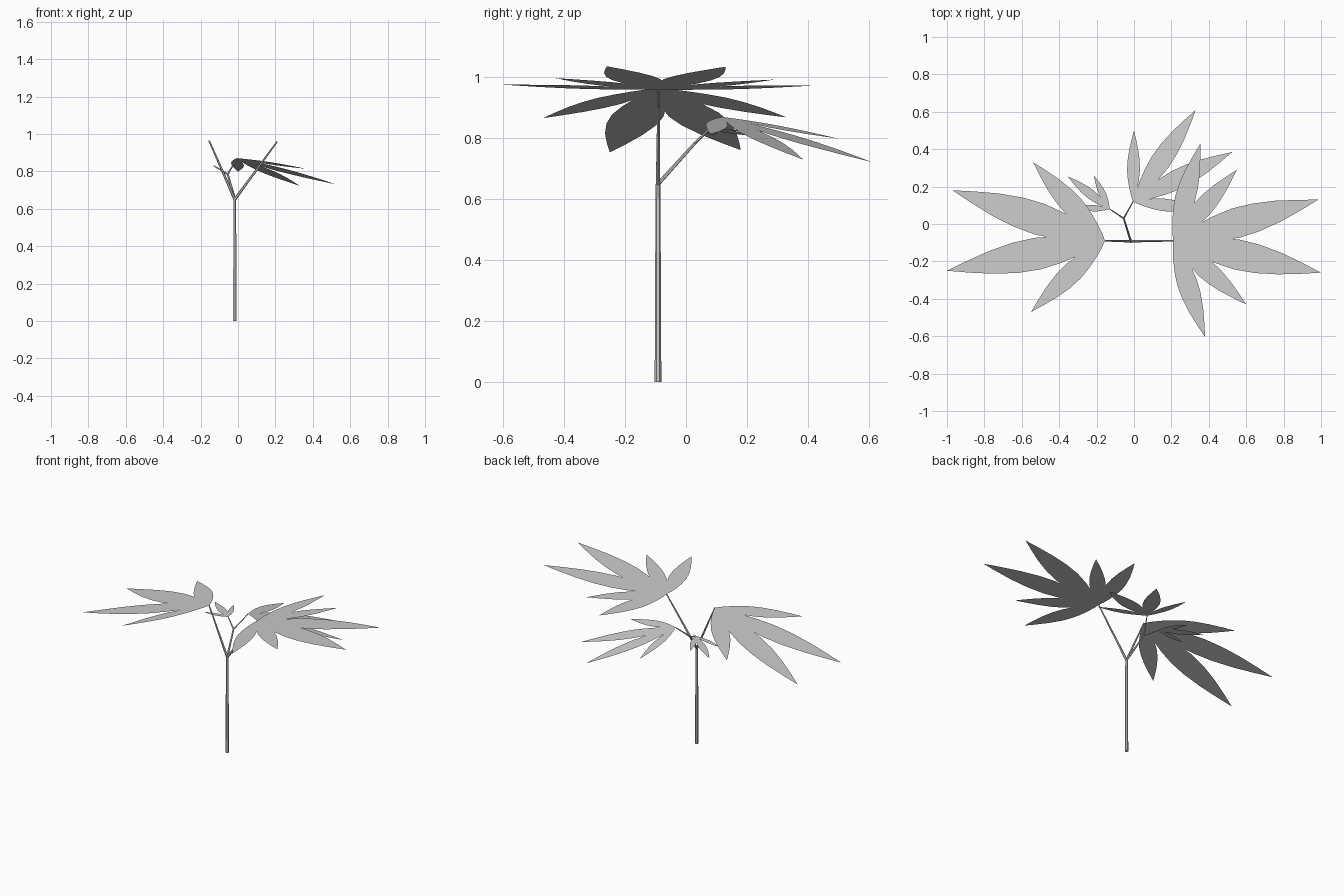
import bpy, bmesh
from mathutils import Vector

cube = bpy.data.objects.get("Cube")
if cube:
    bpy.data.objects.remove(cube, do_unlink=True)

grey = bpy.data.materials.new("plain_grey")
grey.use_nodes = True
colour = (0.6, 0.6, 0.6, 1)
grey.diffuse_color = colour
grey.node_tree.nodes["Principled BSDF"].inputs["Base Color"].default_value = colour


def finish(bm, name):
    mesh = bpy.data.meshes.new(name)
    bm.to_mesh(mesh)
    bm.free()
    mesh.materials.append(grey)
    obj = bpy.data.objects.new(name, mesh)
    bpy.context.collection.objects.link(obj)
    return obj


def stem(name, start, end, r_start, r_end, sides=6):
    """Tapered, faceted rod between two points."""
    axis = end - start
    bm = bmesh.new()
    bmesh.ops.create_cone(bm, cap_ends=True, segments=sides,
                          radius1=r_start, radius2=r_end, depth=axis.length)
    turn = axis.to_track_quat("Z", "Y")
    for v in bm.verts:
        v.co = turn @ v.co + (start + end) / 2
    return finish(bm, name)


# Half width of a leaf along its length, as fractions of the length
LEAF = [(0.07, 0.028), (0.18, 0.06), (0.3, 0.085), (0.43, 0.1),
        (0.57, 0.095), (0.72, 0.072), (0.87, 0.036)]


def leaf_cluster(name, hub, slope, tips, width=1.0):
    """Fan of flat leaves lying in one sloping plane through the hub."""
    bm = bmesh.new()

    def vert(p):
        z = hub.z + slope[0] * (p.x - hub.x) + slope[1] * (p.y - hub.y)
        return bm.verts.new((p.x, p.y, z))

    base = hub.xy
    for tip in tips:
        along = Vector(tip) - base
        side = Vector((-along.y, along.x)) * width
        right = [vert(base + along * t - side * w) for t, w in LEAF]
        left = [vert(base + along * t + side * w) for t, w in reversed(LEAF)]
        bm.faces.new([vert(base)] + right + [vert(base + along)] + left)
    return finish(bm, name)


# Trunk and branches
foot = Vector((-0.017, -0.092, 0))
fork = Vector((-0.017, -0.092, 0.65))
right_hub = Vector((-0.155, -0.09, 0.965))
left_hub = Vector((0.21, -0.09, 0.96))
back_fork = Vector((-0.055, 0.03, 0.785))
back_hub = Vector((-0.005, 0.12, 0.87))
small_hub = Vector((-0.13, 0.08, 0.83))

stem("trunk", foot, fork, 0.011, 0.008)
stem("right_branch", fork, right_hub, 0.008, 0.004)
stem("left_branch", fork, left_hub, 0.008, 0.004)
stem("back_branch", fork, back_fork, 0.007, 0.005)
stem("back_left_twig", back_fork, back_hub, 0.005, 0.003)
stem("back_right_twig", back_fork, small_hub, 0.005, 0.003)

# Leaf clusters
leaf_cluster("right_leaves", right_hub, (0.25, 0),
             [(-0.97, 0.18), (-1.0, -0.25), (-0.54, 0.33), (-0.55, -0.47)])
leaf_cluster("left_leaves", left_hub, (0.097, 0),
             [(0.985, 0.13), (1.0, -0.26), (0.55, 0.29),
              (0.60, -0.43), (0.355, 0.43), (0.38, -0.605)])
leaf_cluster("back_leaves", back_hub, (-0.172, -0.184),
             [(0.0, 0.5), (0.33, 0.61), (0.525, 0.385), (0.365, 0.08)], 0.9)
leaf_cluster("small_leaves", small_hub, (0.11, 0),
             [(-0.355, 0.255), (-0.215, 0.26), (-0.32, 0.09)], 0.9)
